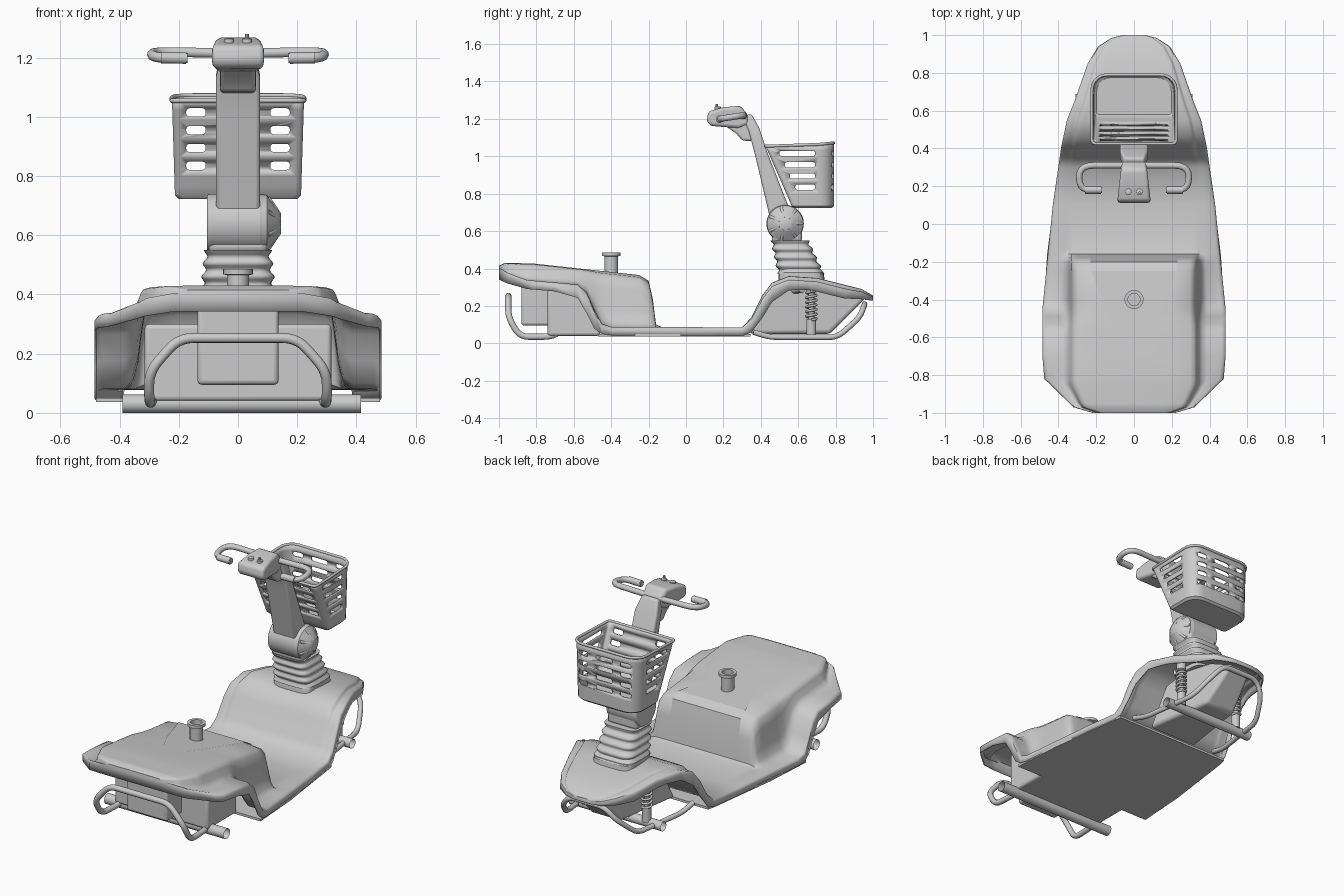
import bpy, bmesh, math
from mathutils import Vector, Matrix

if "Cube" in bpy.data.objects:
    bpy.data.objects.remove(bpy.data.objects["Cube"])


def finish(name, bm, angle=35, bevel=0, thick=0):
    bmesh.ops.recalc_face_normals(bm, faces=bm.faces)
    me = bpy.data.meshes.new(name)
    bm.to_mesh(me)
    bm.free()
    me.polygons.foreach_set("use_smooth", [True] * len(me.polygons))
    me.set_sharp_from_angle(angle=math.radians(angle))
    ob = bpy.data.objects.new(name, me)
    bpy.context.collection.objects.link(ob)
    if thick:
        m = ob.modifiers.new("thickness", 'SOLIDIFY')
        m.thickness = thick
    if bevel:
        m = ob.modifiers.new("bevel", 'BEVEL')
        m.width, m.segments, m.limit_method = bevel, 3, 'ANGLE'
    return ob


def loft(name, rings, closed=True, caps=(True, True), **kw):
    bm = bmesh.new()
    vs = [[bm.verts.new(p) for p in r] for r in rings]
    n = len(vs[0])
    for a, b in zip(vs, vs[1:]):
        for i in range(n if closed else n - 1):
            j = (i + 1) % n
            bm.faces.new((a[i], a[j], b[j], b[i]))
    if caps[0]:
        bm.faces.new(vs[0])
    if caps[1]:
        bm.faces.new(vs[-1])
    return finish(name, bm, **kw)


def prism(name, pts, hx, taper=None, **kw):
    """Side profile (y, z) extruded across x."""
    f = taper or (lambda y: 1)
    return loft(name, [[(s * hx * f(y), y, z) for y, z in pts] for s in (-1, 1)], **kw)


def box(name, x, y, z, **kw):
    return prism(name, [(y[0], z[0]), (y[1], z[0]), (y[1], z[1]), (y[0], z[1])], x, **kw)


def lathe(name, prof, loc, axis='Z', n=32, **kw):
    """Turned part: (radius, height) pairs about an axis."""
    rot = Matrix.Rotation(math.pi / 2, 3, 'Y') if axis == 'X' else Matrix.Identity(3)
    turn = [2 * math.pi * i / n for i in range(n)]
    rings = [[rot @ Vector((r * math.cos(a), r * math.sin(a), h)) + Vector(loc) for a in turn] for r, h in prof]
    return loft(name, rings, **kw)


def tube(name, pts, r, cyclic=False, bend=0.05):
    """Round tube along a path whose corners are rounded."""
    P = [Vector(p) for p in pts]
    out = []
    for i, p in enumerate(P):
        if cyclic or bend == 0 or i in (0, len(P) - 1):
            out.append(p)
            continue
        a, b = P[i - 1] - p, P[i + 1] - p
        a = p + a.normalized() * min(bend, a.length * .48)
        b = p + b.normalized() * min(bend, b.length * .48)
        for k in range(6):
            t = k / 5
            out.append(a * (1 - t) ** 2 + p * 2 * t * (1 - t) + b * t * t)
    cu = bpy.data.curves.new(name, 'CURVE')
    cu.dimensions, cu.bevel_depth, cu.bevel_resolution, cu.use_fill_caps = '3D', r, 3, True
    sp = cu.splines.new('POLY')
    sp.points.add(len(out) - 1)
    for q, p in zip(sp.points, out):
        q.co = (*p, 1)
    sp.use_cyclic_u = cyclic
    ob = bpy.data.objects.new(name, cu)
    bpy.context.collection.objects.link(ob)
    return ob


def mirrored(pts):
    return pts + [(-x, y, z) for x, y, z in reversed(pts)]


def interp(keys, y):
    y = min(max(y, keys[0][0]), keys[-1][0])
    for (a, va), (b, vb) in zip(keys, keys[1:]):
        if y <= b:
            return va + (vb - va) * (y - a) / (b - a)


# Body shell: plan outline, centre line height and rear fender height along y
WIDTH = [(-1, .22), (-.97, .32), (-.82, .475), (-.7, .485), (-.45, .485), (.1, .43), (.41, .385),
         (.55, .355), (.65, .315), (.85, .245), (.94, .19), (.985, .12), (1, .06)]
HEIGHT = [(-1, .415), (-.97, .43), (-.82, .427), (-.25, .365), (-.2, .335), (-.178, .24), (-.16, .1), (-.13, .087),
          (.3, .085), (.35, .14), (.41, .26), (.46, .325), (.55, .36), (.7, .35), (.94, .29), (1, .255)]
FENDER = [(-1, .405), (-.95, .375), (-.85, .338), (-.58, .315), (-.53, .27), (-.49, .18), (-.45, .105), (-.4, .088)]


def fender(y):
    if y < .3:
        return interp(FENDER, y) if y < -.4 else min(.088, interp(HEIGHT, y))
    return interp(HEIGHT, y) - .02 * min(1, (y - .3) * 10, (1.03 - y) * 8)


def section(y):
    w, zh, zo = interp(WIDTH, y), interp(HEIGHT, y), fender(y)
    lip = .045 - .025 * max(0, min(1, (y - .85) * 8))
    zl = max(.035, min(fender(min(1, y + d)) for d in (-.03, 0, .03)) - lip)
    wh = min(.33, .83 * w)
    h, g = zh - zo, w - wh
    half = [(0, zh)]
    half += [(wh * a, zh - h * b) for a, b in ((.6, 0), (.9, .04), (.97, .12), (1, .3))]
    half += [(wh + g * a, zo + h * b) for a, b in ((.1, .3), (.2, .1), (.38, 0), (.85, 0))]
    half += [(w - g * .04, zo - .006), (w, zo - .015), (w, zl)]
    return [(-x, y, z) for x, z in reversed(half[1:])] + [(x, y, z) for x, z in half]


stations = sorted({y for keys in (WIDTH, HEIGHT, FENDER) for y, _ in keys})
loft("body_shell", [section(y) for y in stations], closed=False, thick=.008, angle=50)

# Underside: floor pan, rear tub, motor box, front wheel well liner
pan = mirrored([(.48, -.47, 0), (.46, -.16, 0), (.40, .3, 0), (.39, .345, 0)])
loft("floor_pan", [[(x, y, z) for x, y, _ in pan] for z in (.036, .05)])
box("rear_tub", .315, (-.74, -.46), (.04, .3), bevel=.015)
box("motor_box", .137, (-.88, -.6), (.095, .37), bevel=.015)
prism("front_liner", [(.34, .05), (.77, .05), (.96, .24), (.8, .31), (.6, .33), (.46, .29)], .2,
      lambda y: 1.1 - y * .75, bevel=.02)

# Seat post and hatch panel
lathe("seat_post", [(.037, .35), (.037, .465), (.05, .468), (.05, .486), (.032, .486), (.032, .44)], (0, -.4, 0))
hatch = [(.225, -.16), (.23, -.178), (.23, -.2), (.225, -.25), (.14, -.48), (.07, -.62)]
loft("hatch_panel", [[(s * w, y, interp(HEIGHT, y) + .003) for w, y in hatch] for s in (-1, 1)],
     closed=False, caps=(False, False), angle=10)

# Bumpers
tube("rear_bumper", mirrored([(.29, -.67, .065), (.29, -.72, .035), (.3, -.89, .035),
                              (.3, -.95, .14), (.2, -.95, .253)]), .017)
tube("front_bumper", mirrored([(.3, .36, .06), (.29, .45, .032), (.24, .81, .032), (.18, .93, .14),
                               (.12, .955, .21)]), .015)

# Axles (open tubes) and front suspension
lathe("rear_axle", [(.031, -.39), (.031, .415)], (0, -.7, .031), 'X', caps=(False, False))
lathe("front_axle", [(.028, -.31), (.028, .31)], (0, .66, .032), 'X', caps=(False, False))
for s in (-1, 1):
    x = s * .205
    lathe("shock_body", [(.026, .04), (.026, .13), (.016, .13), (.016, .27), (.028, .275), (.028, .32)], (x, .67, 0))
    tube("shock_spring", [(x + .027 * math.cos(a * .4), .67 + .027 * math.sin(a * .4), .125 + .0016 * a)
                          for a in range(95)], .007, bend=0)
    tube("suspension_arm", [(s * .07, .55, .28), (s * .2, .62, .29)], .02)


# Steering boot with folds
def squircle(cy, z, hx, hy, n=32, e=.45):
    pts = []
    for i in range(n):
        c, s = math.cos(2 * math.pi * i / n), math.sin(2 * math.pi * i / n)
        pts.append((hx * math.copysign(abs(c) ** e, c), cy + hy * math.copysign(abs(s) ** e, s), z))
    return pts


loft("boot_base", [squircle(.62, .32, .135, .125), squircle(.615, .38, .135, .12), squircle(.61, .40, .12, .105)])
folds = []
for i in range(25):
    t, k = i / 24, .007 * math.cos(i * math.pi / 3)
    folds.append(squircle(.615 - .06 * t, .37 + .18 * t, .126 - .018 * t + k, .12 - .023 * t + k))
loft("steering_boot", folds, angle=60)

# Tilt joint and knob
box("tilt_neck", .1, (.46, .62), (.54, .65), bevel=.02)
lathe("tilt_joint", [(.1, -.105), (.1, .085)], (0, .53, .64), 'X', bevel=.01)
lathe("tilt_knob", [(.1, .08), (.096, .098), (.05, .135), (.03, .146)], (0, .53, .64), 'X')
for i in range(7):
    c, s = math.cos(2 * math.pi * i / 7), math.sin(2 * math.pi * i / 7)
    tube("knob_rib", [(.138, .53 + .03 * c, .64 + .03 * s), (.1, .53 + .088 * c, .64 + .088 * s)], .009)

# Steering column
corners = ((-1, -1), (1, -1), (1, 1), (-1, 1))
column = ((.503, .69, .075, .055), (.406, 1.0, .075, .033), (.365, 1.14, .074, .028), (.325, 1.22, .055, .025))
loft("steering_column", [[(a * hx, y + b * hy, z + b * hy * .3) for a, b in corners] for y, z, hx, hy in column],
     bevel=.012)

# Control head with buttons and key
prism("control_head", [(.11, 1.19), (.12, 1.24), (.2, 1.262), (.29, 1.27), (.33, 1.225), (.34, 1.17),
                       (.28, 1.15), (.13, 1.163)], .09, lambda y: 1 - (y - .11) * 1.3, bevel=.02)
prism("head_nub", [(.2, 1.17), (.27, 1.12), (.3, 1.085), (.35, 1.08), (.37, 1.13), (.33, 1.2)], .06, bevel=.012)
for s in (-1, 1):
    lathe("button", [(.017, 1.24), (.017, 1.263), (.012, 1.266)], (s * .03, .17, 0), n=16)
lathe("key", [(.007, 1.25), (.007, 1.28)], (.03, .165, 0), n=10)

# Handlebars with looped grips
for s in (-1, 1):
    tube("handlebar", [(s * .03, .31, 1.215), (s * .29, .31, 1.22), (s * .29, .18, 1.2), (s * .17, .18, 1.198)],
         .017, bend=.075)
    tube("grip", [(s * .26, .18, 1.2), (s * .175, .18, 1.198)], .02)


# Basket: flat side to the column, round corners at the far side
def basket_ring(t, inset=0):
    hx, y0, y1, z = .213 + .01 * t - inset, .565 - .14 * t + inset, .79 - inset, .735 + .32 * t - inset
    pts = []
    for k, (sx, sy) in enumerate(((1, 1), (-1, 1), (-1, -1), (1, -1))):
        r = .08 if sy > 0 else .02
        for i in range(6):
            a = math.radians(90 * k + 18 * i)
            y = (y1 - r if sy > 0 else y0 + r) + r * math.sin(a)
            pts.append((sx * (hx - r) + r * math.cos(a), y, z + .1 * max(0, y - .62) * t))
    return pts


basket = loft("basket", [basket_ring(0, .012)] + [basket_ring(i / 10) for i in range(11)],
              caps=(True, False), thick=.007, angle=30)
tube("basket_rim", basket_ring(1), .008, cyclic=True)

# Rounded slots cut through the basket walls
cut = bmesh.new()


def slot(center, size, axis):
    g = bmesh.ops.create_cube(cut, size=1, matrix=Matrix.Translation(center) @ Matrix.Diagonal((*size, 1)))
    edges = [e for e in {e for v in g['verts'] for e in v.link_edges}
             if abs((e.verts[0].co - e.verts[1].co)[axis]) > size[axis] * .9]
    bmesh.ops.bevel(cut, geom=edges, offset=size[2] * .4, segments=3, affect='EDGES', profile=.5)


for i in range(4):
    z, y0 = 1.015 - .06 * i, .5 + .028 * i
    for s in (-1, 1):
        slot((s * .142, .60, z), (.066, .5, .028), 1)
        slot((s * .225, (y0 + .69) / 2, z), (.1, .69 - y0, .028), 0)
    slot((0, .79, z), (.11, .08, .028), 1)
cutter = finish("slot_cutter", cut)
cutter.hide_render = True
cutter.hide_set(True)
m = basket.modifiers.new("slots", 'BOOLEAN')
m.operation, m.solver, m.object = 'DIFFERENCE', 'EXACT', cutter
